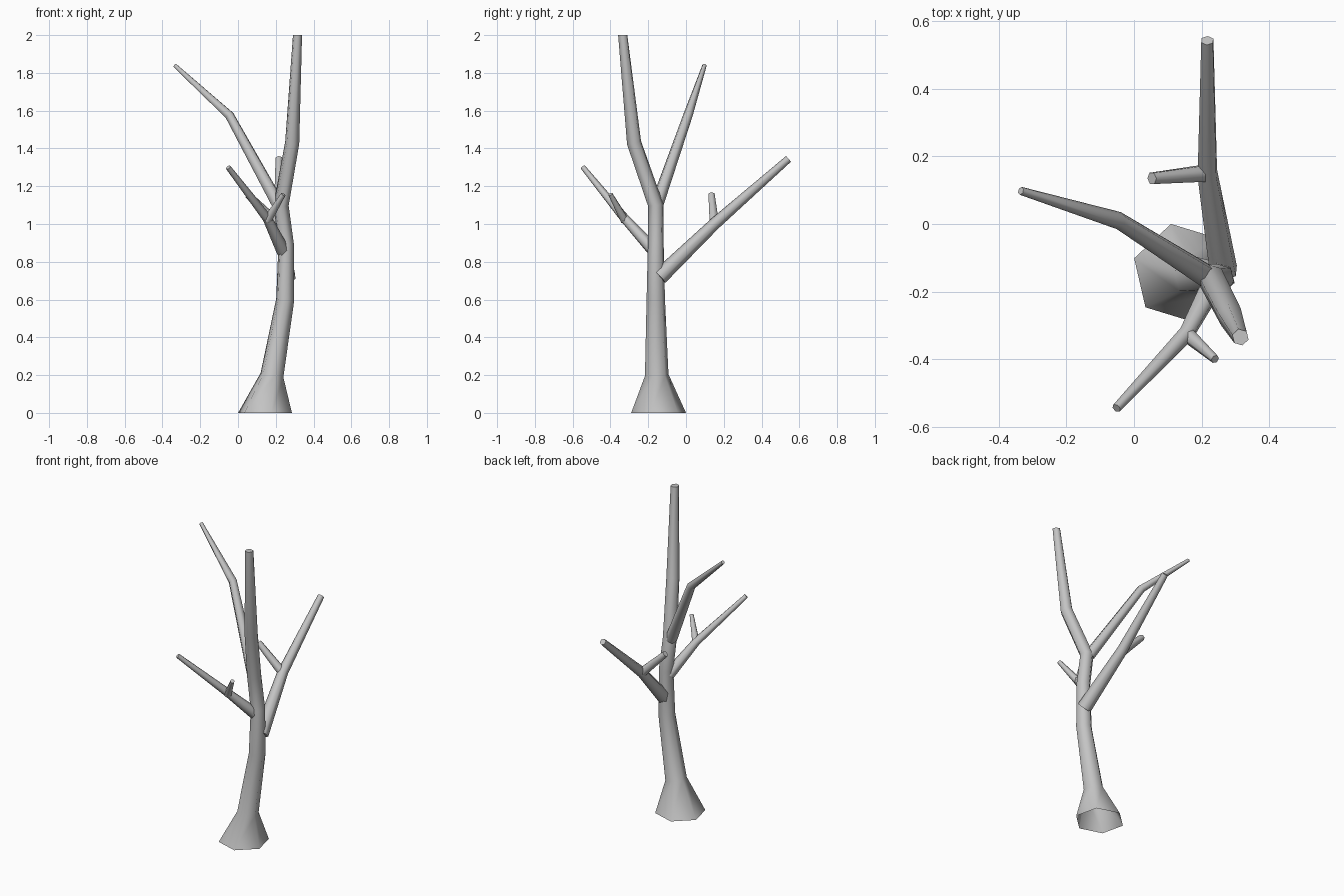
import bpy, bmesh, math
from mathutils import Vector, Matrix

cube = bpy.data.objects.get("Cube")
if cube:
    bpy.data.objects.remove(cube, do_unlink=True)

SIDES = 6
UP = Vector((0, 0, 1))

bark = bpy.data.materials.new("grey_bark")
bark.use_nodes = True
colour = (0.55, 0.55, 0.55, 1)
bark.diffuse_color = colour
bark.node_tree.nodes["Principled BSDF"].inputs["Base Color"].default_value = colour


def limb(name, path, turn=0.0, level_ends=False, open_start=False):
    """Tapered six-sided tube; path holds (x, y, z, radius) stations."""
    pts = [Vector(p[:3]) for p in path]
    dirs = [(b - a).normalized() for a, b in zip(pts, pts[1:])]
    normals = [dirs[0]] + [(a + b).normalized() for a, b in zip(dirs, dirs[1:])] + [dirs[-1]]
    if level_ends:
        normals[0] = normals[-1] = UP

    bm = bmesh.new()
    rings = []
    # Carry the first ring's frame along the path so the sides do not twist
    frame = UP.rotation_difference(normals[0])
    previous = normals[0]
    for p, n, station in zip(pts, normals, path):
        frame = previous.rotation_difference(n) @ frame
        previous = n
        ring = []
        for i in range(SIDES):
            a = turn + math.tau * i / SIDES
            ring.append(bm.verts.new(p + frame @ Vector((math.cos(a), math.sin(a), 0)) * station[3]))
        rings.append(ring)
    for low, high in zip(rings, rings[1:]):
        for i in range(SIDES):
            j = (i + 1) % SIDES
            bm.faces.new((low[i], low[j], high[j], high[i]))
    bm.faces.new(rings[-1])
    if not open_start:
        bm.faces.new(rings[0][::-1])

    mesh = bpy.data.meshes.new(name)
    bm.to_mesh(mesh)
    bm.free()
    mesh.materials.append(bark)
    obj = bpy.data.objects.new(name, mesh)
    bpy.context.collection.objects.link(obj)
    bpy.ops.object.select_all(action='DESELECT')
    obj.select_set(True)
    bpy.context.view_layer.objects.active = obj
    bpy.ops.object.shade_smooth_by_angle(angle=math.radians(62))
    return obj


# Flared trunk running up into the tallest limb
limb("trunk", [
    (0.143, -0.145, 0.0, 0.149),
    (0.18, -0.155, 0.2, 0.064),
    (0.25, -0.16, 0.6, 0.05),
    (0.255, -0.16, 0.89, 0.043),
    (0.228, -0.16, 1.1, 0.042),
    (0.287, -0.275, 1.43, 0.039),
    (0.315, -0.335, 2.0, 0.025),
], turn=math.radians(43), level_ends=True, open_start=True)

# Main branches
limb("right_branch", [
    (0.215, -0.155, 1.1, 0.036),
    (-0.045, 0.01, 1.575, 0.026),
    (-0.335, 0.098, 1.84, 0.012),
], turn=0.3)
limb("back_branch", [
    (0.265, -0.14, 0.72, 0.044),
    (0.217, 0.15, 1.0, 0.032),
    (0.217, 0.543, 1.345, 0.02),
], turn=0.5)
limb("front_branch", [
    (0.24, -0.165, 0.855, 0.036),
    (0.155, -0.325, 1.03, 0.025),
    (-0.052, -0.545, 1.3, 0.014),
], turn=0.2)

# Side twigs
limb("back_twig", [(0.21, 0.15, 1.0, 0.028), (0.053, 0.135, 1.155, 0.019)])
limb("front_twig", [(0.155, -0.325, 1.02, 0.024), (0.24, -0.4, 1.157, 0.013)])
